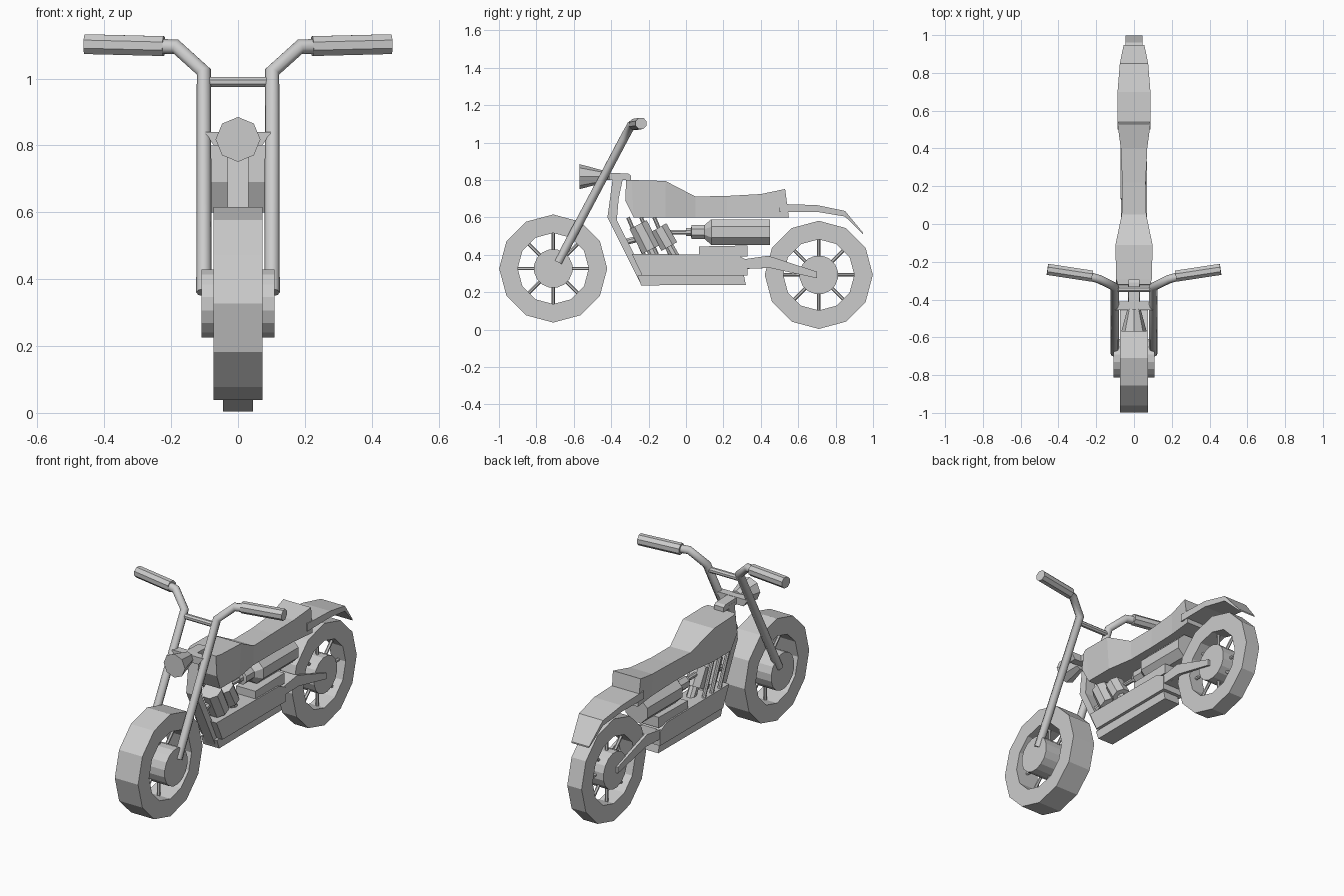
import bpy, bmesh
from math import sin, cos, pi
from mathutils import Vector, Matrix

if "Cube" in bpy.data.objects:
    bpy.data.objects.remove(bpy.data.objects["Cube"])


def make(name, verts, faces):
    me = bpy.data.meshes.new(name)
    me.from_pydata([tuple(v) for v in verts], [], faces)
    bm = bmesh.new()
    bm.from_mesh(me)
    bmesh.ops.recalc_face_normals(bm, faces=bm.faces)
    bm.to_mesh(me)
    bm.free()
    ob = bpy.data.objects.new(name, me)
    bpy.context.collection.objects.link(ob)
    return ob


def loft(name, rings, closed=False):
    """Skin a list of equal-length rings; cap the ends or close the loop."""
    n, m = len(rings[0]), len(rings)
    faces = []
    for i in range(m if closed else m - 1):
        for j in range(n):
            k, a, b = (j + 1) % n, i * n, (i + 1) % m * n
            faces.append((a + j, a + k, b + k, b + j))
    if not closed:
        faces += [tuple(range(n)), tuple(range((m - 1) * n, m * n))]
    return make(name, [v for r in rings for v in r], faces)


def lathe(name, p, q, stations, n=8, phase=0):
    """Round part along p->q; stations are (fraction, radius)."""
    p, q = Vector(p), Vector(q)
    d = (q - p).normalized()
    u = d.cross(Vector((0, 0, 1)))
    u = u.normalized() if u.length > .01 else Vector((1, 0, 0))
    w = u.cross(d)
    ang = [2 * pi * j / n + phase for j in range(n)]
    return loft(name, [[p.lerp(q, t) + r * (cos(a) * u + sin(a) * w) for a in ang]
                       for t, r in stations])


def rod(name, p, q, r, n=8):
    return lathe(name, p, q, [(0, r), (1, r)], n, pi / n)


def slab(name, outline, hw, x=0):
    """Side outline (y, z) extruded across x."""
    return loft(name, [[(x + s * hw, y, z) for y, z in outline] for s in (-1, 1)])


def pipe(name, pts, r):
    cu = bpy.data.curves.new(name, 'CURVE')
    cu.dimensions = '3D'
    cu.bevel_depth, cu.bevel_resolution, cu.use_fill_caps = r, 2, True
    sp = cu.splines.new('POLY')
    sp.points.add(len(pts) - 1)
    for pt, c in zip(sp.points, pts):
        pt.co = (*c, 1)
    ob = bpy.data.objects.new(name, cu)
    bpy.context.collection.objects.link(ob)


def wheel(name, y, z, hw, hub_hw):
    def ring(a):
        return [(x, y + r * cos(a), z + r * sin(a))
                for x, r in ((-hw, .19), (-hw, .289), (hw, .289), (hw, .19))]
    loft(name + "_tyre", [ring(i * pi / 6) for i in range(12)], closed=True)
    rod(name + "_hub", (-hub_hw, y, z), (hub_hw, y, z), .104, 16)
    for i in range(8):
        c, s = cos(i * pi / 4), sin(i * pi / 4)
        rod(f"{name}_spoke_{i}", (0, y + .08 * c, z + .08 * s),
            (0, y + .2 * c, z + .2 * s), .009, 6)


# Wheels
wheel("front_wheel", -.71, .327, .073, .109)
wheel("rear_wheel", .71, .293, .045, .052)

# Fork, handlebar and grips on both sides
for s, side in ((-1, "left"), (1, "right")):
    pipe(side + "_fork", [(s * .102, -.683, .36), (s * .102, -.333, 1.02),
                          (s * .185, -.292, 1.095), (s * .235, -.278, 1.096)], .023)
    rod(side + "_grip", (s * .222, -.276, 1.097), (s * .458, -.24, 1.103), .032)
rod("handlebar_brace", (-.1, -.345, .99), (.1, -.345, .99), .016)

# Headlight and fork bracket
lathe("headlight", (0, -.57, .818), (0, -.45, .818), [(0, .067), (.35, .056), (1, .035)])
loft("fork_clamp", [[(-.1, y, .84), (.1, y, .84), (.072, y, .8), (-.072, y, .8)]
                    for y in (-.455, -.41)])
slab("steering_bracket", [(-.46, .80), (-.46, .84), (-.31, .835), (-.295, .825),
                          (-.295, .80)], .03)

# Frame: down tube and lower cradle
slab("down_tube", [(-.39, .82), (-.335, .82), (-.36, .7), (-.37, .585), (-.26, .37),
                   (-.2, .24), (-.24, .24), (-.42, .6)], .031)
slab("lower_cradle", [(-.24, .237), (.32, .24), (.31, .29), (-.26, .29)], .05)
slab("engine_base", [(-.235, .29), (.33, .29), (.33, .37), (.27, .40), (-.29, .405)], .068)
slab("gearbox", [(.07, .39), (.33, .39), (.33, .45), (.07, .445)], .06)
for s, side in ((-1, "left"), (1, "right")):
    slab(side + "_swing_arm", [(.30, .325), (.45, .33), (.70, .275), (.70, .31),
                               (.44, .395), (.30, .375)], .008, s * .056)
slab("swing_arm_block", [(.32, .325), (.45, .33), (.44, .395), (.32, .375)], .05)

# Fuel tank and seat: cross-sections (y top, y bottom, z top, z bottom, half-width)
tank = [(-.32, -.325, .80, .69, .085, .095), (-.29, -.28, .80, .60, .095, .085),
        (-.11, -.11, .795, .60, .098, .085), (.05, .05, .712, .60, .065, .06),
        (.22, .22, .715, .60, .062, .06), (.40, .40, .725, .60, .07, .066),
        (.53, .55, .752, .60, .087, .083)]
loft("tank_and_seat", [[(-wb, yb, zb), (-wt, yt, zt), (wt, yt, zt), (wb, yb, zb)]
                       for yt, yb, zt, zb, wt, wb in tank])

# Rear fender
fender = [(.50, .672, .628, .087), (.70, .666, .63, .087), (.85, .635, .605, .075),
          (.947, .518, .51, .055)]
loft("rear_fender", [[(-w, y, zb), (-w, y, zt), (w, y, zt), (w, y, zb)]
                     for y, zt, zb, w in fender])

# Engine cylinders, with narrow necks running into the base
for i, (y, z, h, r) in enumerate(((-.222, .495, .075, .056), (-.118, .495, .058, .052))):
    d = Vector((0, -.45 if i == 0 else -.5, .88)).normalized()
    c = Vector((.012, y, z))
    rod(f"engine_cylinder_{i}", c - d * h, c + d * h, r)
    rod(f"cylinder_neck_{i}", c - d * .15, c, .026)
for i, y in enumerate((-.27, -.2, -.13)):
    rod(f"push_rod_{i}", (-.052, y + .05, .39), (-.052, y - .04, .6), .011)
rod("header_pipe", (0, -.32, .47), (0, -.2, .5), .018)

# Exhaust and silencer
rod("exhaust_pipe", (0, -.15, .52), (0, .05, .52), .013)
lathe("silencer", (-.004, 0, .522), (-.004, .45, .522),
      [(0, .022), (.06, .022), (.065, .04), (.22, .04), (.3, .074), (1, .074)], 8, pi / 8)
